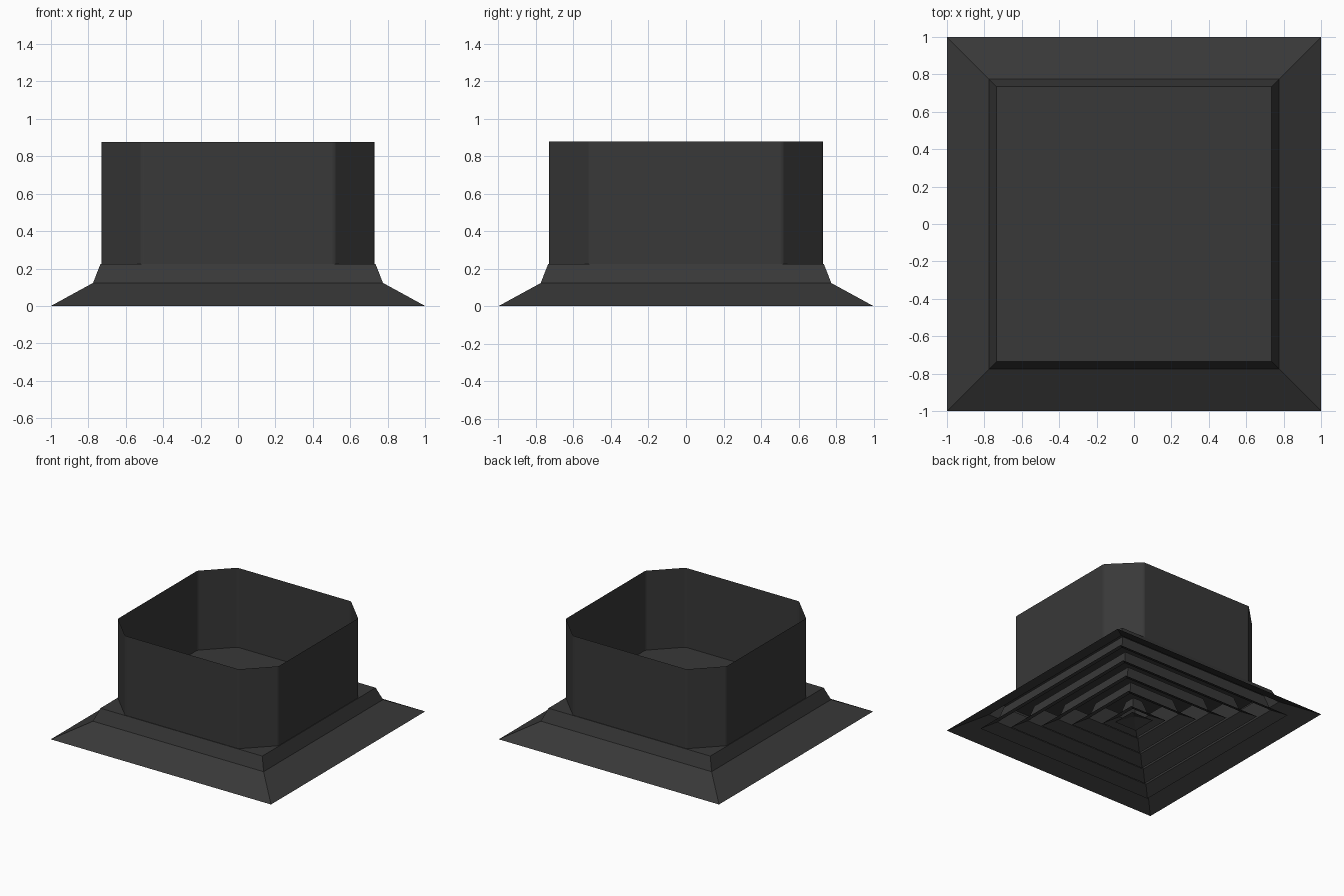
import bpy, bmesh

if "Cube" in bpy.data.objects:
    bpy.data.objects.remove(bpy.data.objects["Cube"])

dark = bpy.data.materials.new("dark_metal")
dark.diffuse_color = (0.04, 0.04, 0.04, 1)
dark.use_nodes = True
dark.node_tree.nodes["Principled BSDF"].inputs["Base Color"].default_value = dark.diffuse_color


def square(h):
    return [(-h, -h), (h, -h), (h, h), (-h, h)]


def loft(name, sections, cap=False):
    """Sheet-metal skin through a list of (outline, z) sections."""
    bm = bmesh.new()
    rings = [[bm.verts.new((x, y, z)) for x, y in pts] for pts, z in sections]
    for a, b in zip(rings, rings[1:]):
        n = len(a)
        for i in range(n):
            j = (i + 1) % n
            bm.faces.new((a[i], a[j], b[j], b[i]))
    if cap:
        bm.faces.new(rings[-1])
    me = bpy.data.meshes.new(name)
    bm.to_mesh(me)
    bm.free()
    me.materials.append(dark)
    ob = bpy.data.objects.new(name, me)
    bpy.context.collection.objects.link(ob)
    return ob


# Sloped square flange closed by the back plate
loft("flange", [(square(1.0), 0), (square(0.775), 0.123), (square(0.735), 0.225)], cap=True)

# Open neck: square with chamfered, slightly softened corners
w, c = 0.73, 0.515
octagon = [(-c, -w), (c, -w), (w, -c), (w, c), (c, w), (-c, w), (-w, c), (-w, -c)]
neck = loft("neck", [(octagon, 0.225), (octagon, 0.877)])
soft = neck.modifiers.new("soft_corners", 'BEVEL')
soft.width = 0.012
soft.segments = 3

# Nested square louvres under the plate: shallow lip, then a steep web
for i in range(5):
    h = 0.82 - 0.163 * i
    loft(f"louvre_{i + 1}", [(square(h), 0.005), (square(h - 0.09), 0.055), (square(h - 0.125), 0.18)])

# Small pyramid in the middle
loft("centre_cone", [(square(0.1), 0.01), (square(0.01), 0.05)], cap=True)
